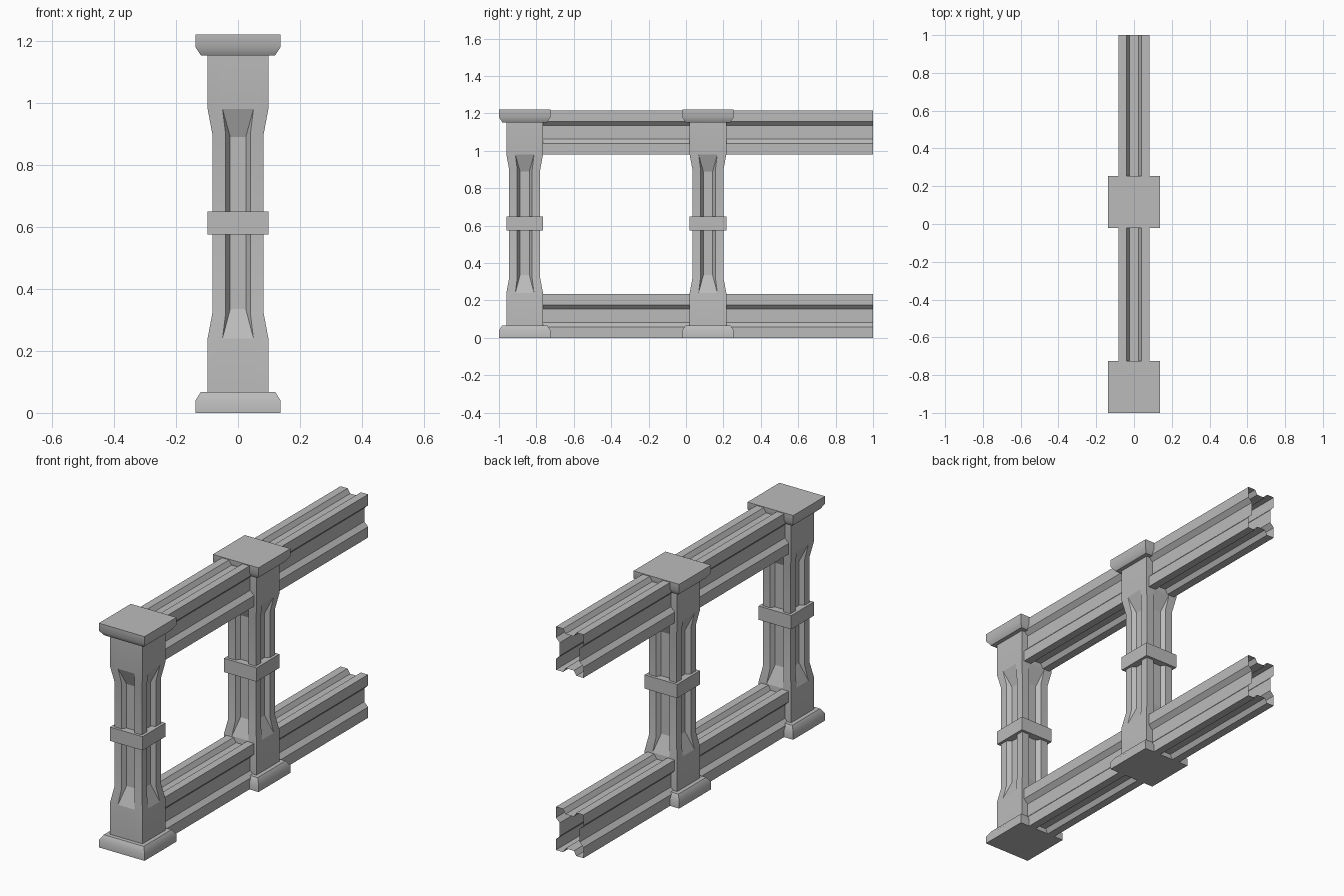
import bpy, bmesh, math

cube = bpy.data.objects.get("Cube")
if cube:
    bpy.data.objects.remove(cube, do_unlink=True)

stone = bpy.data.materials.new("grey_stone")
stone.use_nodes = True
GREY = (0.5, 0.5, 0.5, 1)
stone.diffuse_color = GREY
stone.node_tree.nodes["Principled BSDF"].inputs["Base Color"].default_value = GREY

POSTS = {"front": -0.8625, "middle": 0.1175}
BODY, SHAFT, CAP, FLOOR = 0.098, 0.083, 0.1375, 0.06
HEIGHT = 1.22


def loft(name, rings, caps=True, smooth=None):
    """Skin a list of closed rings of points into one object."""
    bm = bmesh.new()
    rows = [[bm.verts.new(p) for p in ring] for ring in rings]
    n = len(rows[0])
    for a, b in zip(rows, rows[1:]):
        for i in range(n):
            j = (i + 1) % n
            bm.faces.new((a[i], a[j], b[j], b[i]))
    if caps:
        bm.faces.new(rows[0][::-1])
        bm.faces.new(rows[-1])
    bmesh.ops.remove_doubles(bm, verts=bm.verts, dist=0.0001)
    bmesh.ops.recalc_face_normals(bm, faces=bm.faces)
    mesh = bpy.data.meshes.new(name)
    bm.to_mesh(mesh)
    bm.free()
    mesh.materials.append(stone)
    obj = bpy.data.objects.new(name, mesh)
    bpy.context.collection.objects.link(obj)
    if smooth:
        bpy.ops.object.select_all(action="DESELECT")
        obj.select_set(True)
        bpy.context.view_layer.objects.active = obj
        bpy.ops.object.shade_smooth_by_angle(angle=math.radians(smooth))
    return obj


def square(half, y, z):
    return [(sx * half, y + sy * half, z)
            for sx, sy in ((-1, -1), (1, -1), (1, 1), (-1, 1))]


def fluted(half, lip, floor_x, floor_y, y, z_edge, z_floor):
    """Square ring with one groove in the middle of each side."""
    side = [(-half, -half, z_edge), (-lip, -half, z_edge),
            (-floor_x, -floor_y, z_floor), (floor_x, -floor_y, z_floor),
            (lip, -half, z_edge)]
    ring = []
    for c, s in ((1, 0), (0, 1), (-1, 0), (0, -1)):
        ring += [(px * c - py * s, y + px * s + py * c, z) for px, py, z in side]
    return ring


# Posts: fluted shaft between square blocks, with collar, base and cap
for label, y in POSTS.items():
    block = lambda z: fluted(BODY, 0.05, 0.05, BODY, y, z, z)
    shaft = lambda ze, zf: fluted(SHAFT, 0.04, 0.025, FLOOR, y, ze, zf)
    loft(label + "_post", [block(0.06), block(0.24), shaft(0.32, 0.335),
                           shaft(0.9, 0.89), block(0.98), block(1.16)], smooth=15)
    loft(label + "_collar", [square(BODY, y, 0.575), square(BODY, y, 0.65)])
    steps = ((CAP, 0), (CAP, 0.04), (0.12, 0.067))
    loft(label + "_base", [square(h, y, z) for h, z in steps], smooth=40)
    loft(label + "_cap", [square(h, y, HEIGHT - z) for h, z in steps], smooth=40)

# Rails: hollow channel section, grooved on all four sides and open at the back
quarter = [(0.025, 0.093), (0.04, 0.1175), (SHAFT, 0.1175),
           (SHAFT, 0.059), (FLOOR, 0.036)]
right = quarter + [(x, -z) for x, z in reversed(quarter)]
section = right + [(-x, z) for x, z in reversed(right)]
for label, mid in (("lower", 0.1175), ("upper", 1.0985)):
    loft(label + "_rail", [[(x, y, mid + z) for x, z in section]
                           for y in (POSTS["front"], 1.0)], caps=False)
